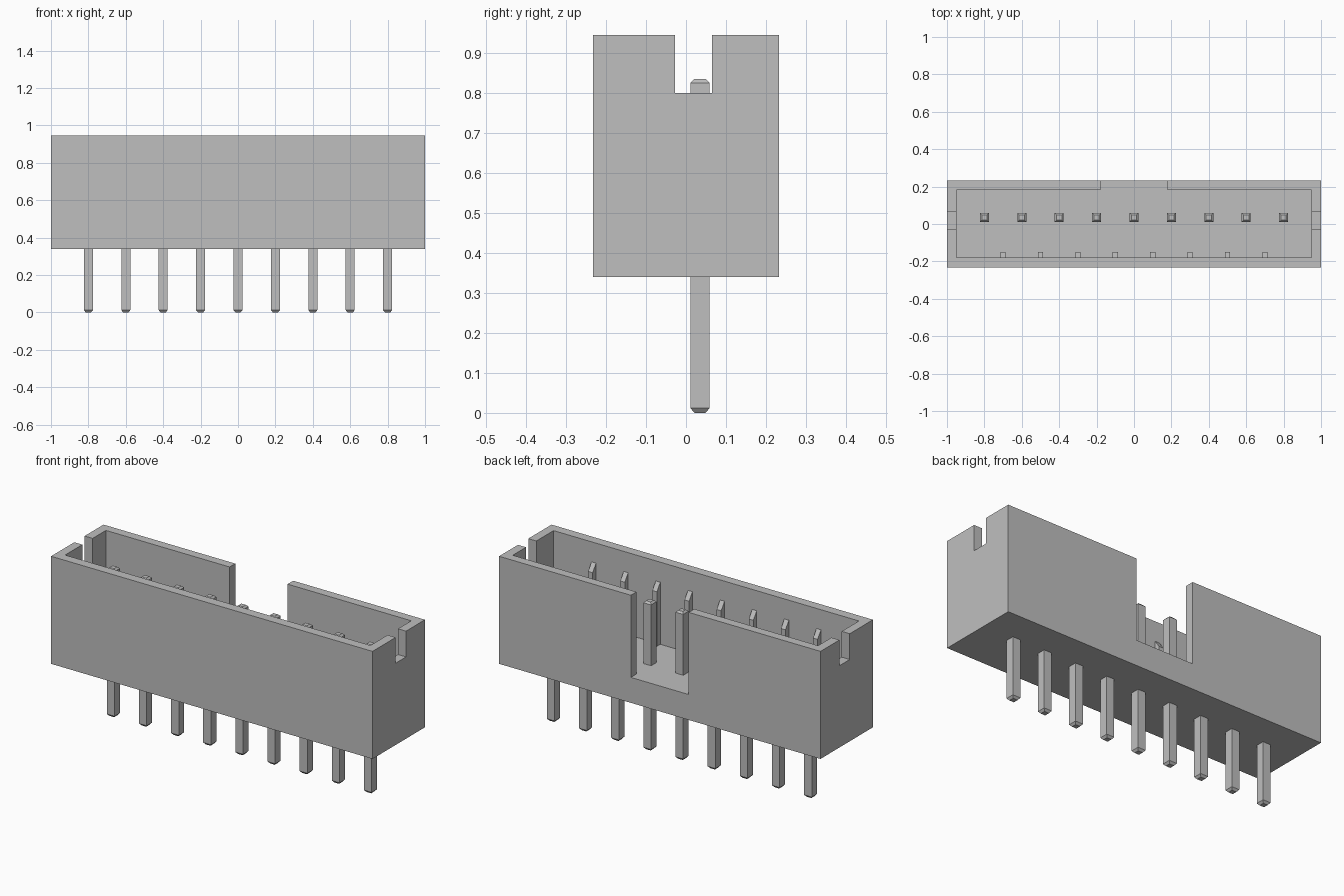
import bpy
import bmesh

cube = bpy.data.objects.get("Cube")
if cube:
    bpy.data.objects.remove(cube, do_unlink=True)

grey = bpy.data.materials.new("plain_grey")
grey.use_nodes = True
grey.diffuse_color = (0.52, 0.52, 0.52, 1)
grey.node_tree.nodes["Principled BSDF"].inputs["Base Color"].default_value = grey.diffuse_color


def loft(name, sections):
    """Closed solid through rectangles given as (x0, x1, y0, y1, z)."""
    bm = bmesh.new()
    rings = [[bm.verts.new(p) for p in ((x0, y0, z), (x1, y0, z), (x1, y1, z), (x0, y1, z))]
             for x0, x1, y0, y1, z in sections]
    for low, high in zip(rings, rings[1:]):
        for i in range(4):
            j = (i + 1) % 4
            bm.faces.new((low[i], low[j], high[j], high[i]))
    bm.faces.new(rings[0][::-1])
    bm.faces.new(rings[-1])
    mesh = bpy.data.meshes.new(name)
    bm.to_mesh(mesh)
    bm.free()
    mesh.materials.append(grey)
    obj = bpy.data.objects.new(name, mesh)
    bpy.context.collection.objects.link(obj)
    return obj


def box(name, x0, x1, y0, y1, z0, z1):
    return loft(name, [(x0, x1, y0, y1, z0), (x0, x1, y0, y1, z1)])


# Housing: open-topped shell with a back key slot and a notch in each end
FLOOR, TOP = 0.483, 0.945
housing = box("housing", -1, 1, -0.233, 0.233, 0.34, TOP)
cutters = [
    box("cavity_cutter", -0.95, 0.95, -0.18, 0.183, FLOOR, 1.1),
    box("key_slot_cutter", -0.18, 0.18, 0.1, 0.4, FLOOR, 1.2),
    box("end_notch_cutter", -1.2, 1.2, -0.027, 0.065, 0.8, 1.3),
]
bpy.context.view_layer.objects.active = housing
for cutter in cutters:
    cutter.hide_render = True
    mod = housing.modifiers.new(cutter.name, "BOOLEAN")
    mod.operation = "DIFFERENCE"
    mod.solver = "EXACT"
    mod.object = cutter
    bpy.ops.object.modifier_apply(modifier=mod.name)
for cutter in cutters:
    bpy.data.objects.remove(cutter, do_unlink=True)

# Row of square pins with chamfered ends
PIN_Y, HALF, TIP = 0.035, 0.024, 0.014
for n in range(9):
    x = (n - 4) * 0.2
    loft(f"pin_{n + 1}", [(x - r, x + r, PIN_Y - r, PIN_Y + r, z)
                          for r, z in ((TIP, 0), (HALF, 0.012), (HALF, 0.825), (TIP, 0.835))])

# Guide ribs on the inside of the front wall, with sloping tops
for n in range(8):
    x = (n - 3.5) * 0.2
    rib = box(f"guide_rib_{n + 1}", x - 0.014, x + 0.014, -0.182, -0.15, FLOOR - 0.005, 0.835)
    for v in rib.data.vertices:
        if v.co.z > 0.8 and v.co.y > -0.16:
            v.co.z = 0.79
